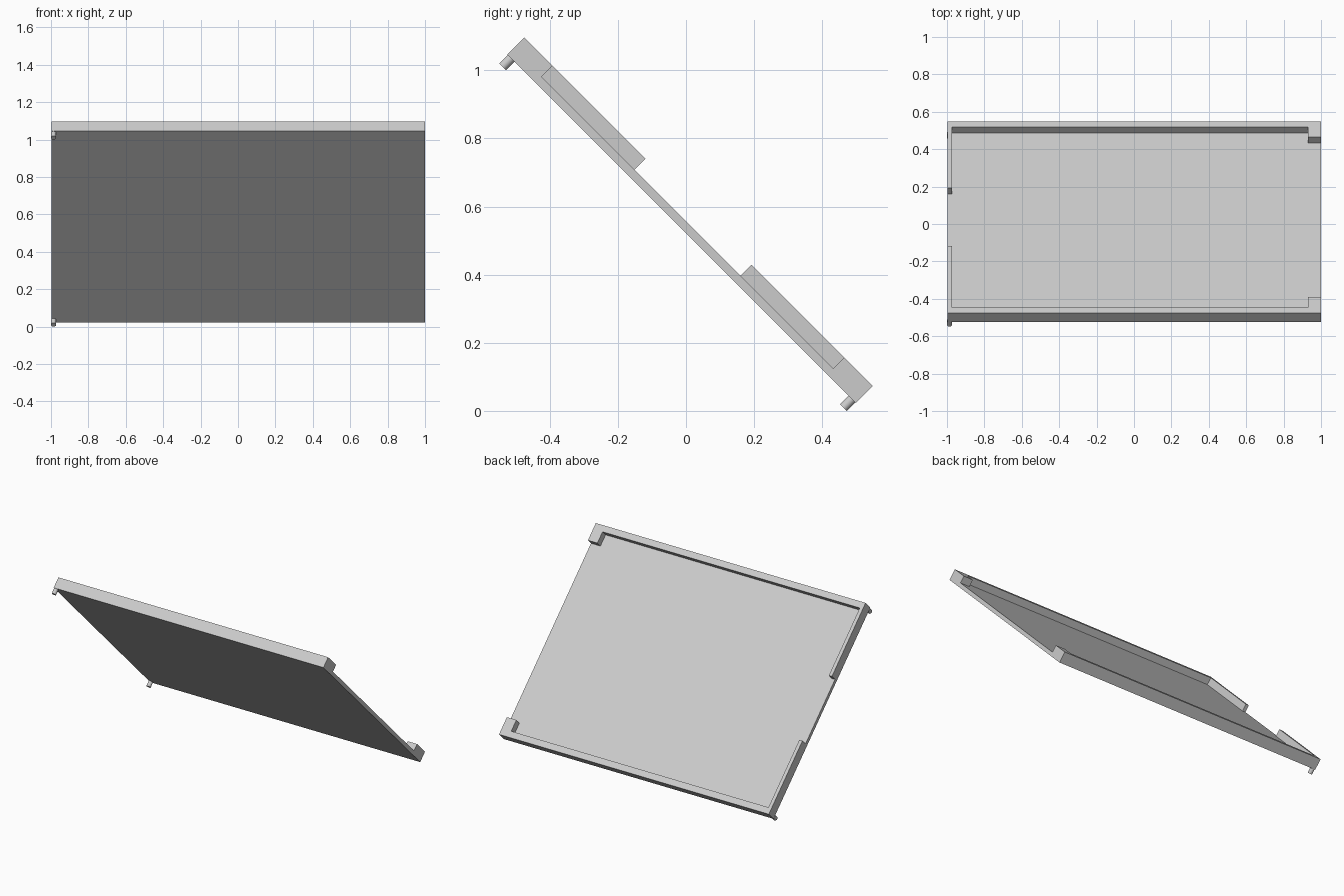
import bpy
import bmesh
import math
from mathutils import Matrix, Vector

cube = bpy.data.objects.get("Cube")
if cube:
    bpy.data.objects.remove(cube, do_unlink=True)

# Panel dimensions, measured in its own untilted frame
LEFT, RIGHT = -0.997, 1.0
HALF = 0.7235          # half length along the slope
HEIGHT = 0.071         # full rim height
FLOOR = 0.025          # floor thickness
RAIL, WALL = 0.041, 0.023
TAB_X, TAB_END = 0.93, HALF - 0.118
GAP = 0.22             # half length of the side wall opening
PIN_R, PIN_LEN = 0.014, 0.035
TILT = Matrix.Translation((0, -0.0134, 0.535)) @ Matrix.Rotation(-math.pi / 4, 4, "X")

grey = bpy.data.materials.new("light grey")
grey.use_nodes = True
colour = (0.6, 0.6, 0.6, 1)
grey.diffuse_color = colour
grey.node_tree.nodes["Principled BSDF"].inputs["Base Color"].default_value = colour


def finish(bm, name):
    bmesh.ops.recalc_face_normals(bm, faces=bm.faces[:])
    mesh = bpy.data.meshes.new(name)
    bm.to_mesh(mesh)
    bm.free()
    obj = bpy.data.objects.new(name, mesh)
    bpy.context.collection.objects.link(obj)
    mesh.materials.append(grey)
    obj.matrix_world = TILT
    return obj


def prism(name, outline, bottom, top):
    bm = bmesh.new()
    face = bm.faces.new([bm.verts.new((x, y, bottom)) for x, y in outline])
    up = bmesh.ops.extrude_face_region(bm, geom=[face])["geom"]
    bmesh.ops.translate(bm, vec=Vector((0, 0, top - bottom)),
                        verts=[v for v in up if isinstance(v, bmesh.types.BMVert)])
    return finish(bm, name)


# Tray: solid slab with a recess open on one side and gapped on the other
tray = prism("tray", [(LEFT, -HALF), (RIGHT, -HALF), (RIGHT, HALF), (LEFT, HALF)], 0, HEIGHT)
inner = HALF - RAIL
half_recess = [(RIGHT + 0.1, TAB_END), (TAB_X, TAB_END), (TAB_X, inner),
               (LEFT + WALL, inner), (LEFT + WALL, GAP), (LEFT - 0.1, GAP)]
recess = half_recess + [(x, -y) for x, y in reversed(half_recess)]
cutter = prism("recess_cutter", recess, FLOOR, HEIGHT + 0.1)
cutter.hide_render = True

cut = tray.modifiers.new("recess", "BOOLEAN")
cut.operation = "DIFFERENCE"
cut.solver = "EXACT"
cut.object = cutter
bpy.context.view_layer.objects.active = tray
tray.select_set(True)
bpy.ops.object.modifier_apply(modifier=cut.name)
bpy.data.objects.remove(cutter, do_unlink=True)

# Locating pins under the two corners of the walled side
for name, side in (("upper_pin", -1), ("lower_pin", 1)):
    bm = bmesh.new()
    place = Matrix.Translation((-1 + PIN_R, side * (HALF - 0.016), -PIN_LEN / 2))
    bmesh.ops.create_cone(bm, cap_ends=True, segments=32, radius1=PIN_R,
                          radius2=PIN_R, depth=PIN_LEN, matrix=place)
    pin = finish(bm, name)
    bpy.ops.object.select_all(action="DESELECT")
    pin.select_set(True)
    bpy.context.view_layer.objects.active = pin
    bpy.ops.object.shade_smooth_by_angle(angle=math.radians(40))
